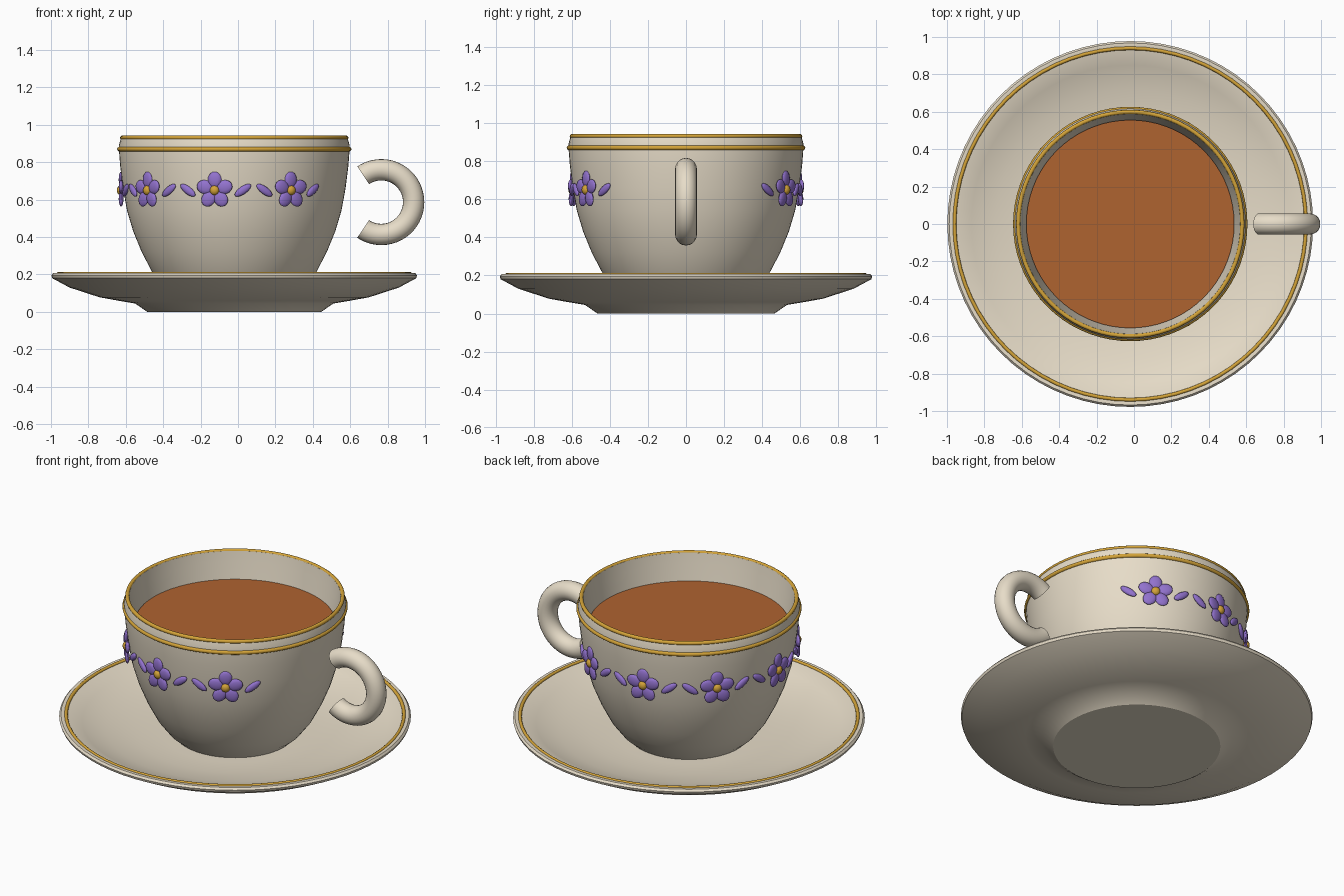
import bpy, bmesh, math
from mathutils import Matrix, Vector

cube = bpy.data.objects.get("Cube")
if cube:
    bpy.data.objects.remove(cube, do_unlink=True)

AXIS_X = -0.02          # shared centre of cup and saucer
SEGMENTS = 72


def material(name, rgb):
    m = bpy.data.materials.new(name)
    m.use_nodes = True
    m.diffuse_color = (*rgb, 1)
    m.node_tree.nodes["Principled BSDF"].inputs["Base Color"].default_value = (*rgb, 1)
    return m


ceramic = material("cream ceramic", (0.80, 0.72, 0.58))
gold = material("gold trim", (0.66, 0.37, 0.04))
violet = material("violet petals", (0.29, 0.17, 0.62))
tea_brown = material("tea brown", (0.43, 0.125, 0.03))


def finish(name, bm, mat, angle=35):
    bmesh.ops.recalc_face_normals(bm, faces=bm.faces)
    mesh = bpy.data.meshes.new(name)
    bm.to_mesh(mesh)
    bm.free()
    mesh.shade_smooth()
    mesh.set_sharp_from_angle(angle=math.radians(angle))
    mesh.materials.append(mat)
    obj = bpy.data.objects.new(name, mesh)
    bpy.context.collection.objects.link(obj)
    return obj


def lathe(name, profile, mat, closed=False, angle=35):
    """Spin (radius, height) points around the upright axis."""
    bm = bmesh.new()
    verts = [bm.verts.new((r, 0, z)) for r, z in profile]
    pairs = list(zip(verts, verts[1:]))
    if closed:
        pairs.append((verts[-1], verts[0]))
    edges = [bm.edges.new(p) for p in pairs]
    bmesh.ops.spin(bm, geom=verts + edges, cent=(0, 0, 0), axis=(0, 0, 1),
                   angle=math.tau, steps=SEGMENTS)
    bmesh.ops.remove_doubles(bm, verts=bm.verts, dist=0.0004)
    obj = finish(name, bm, mat, angle)
    obj.location.x = AXIS_X
    return obj


def ring(name, radius, height, thickness):
    section = [(radius + thickness * math.cos(i * math.tau / 10),
                height + thickness * math.sin(i * math.tau / 10)) for i in range(10)]
    lathe(name, section, gold, closed=True, angle=60)


# Saucer: foot, sloping underside, lip, shallow dish
lathe("saucer", [(0, 0), (0.465, 0), (0.53, 0.045), (0.62, 0.06), (0.72, 0.078),
                 (0.88, 0.13), (0.973, 0.18), (0.978, 0.195), (0.968, 0.207),
                 (0.94, 0.207), (0.85, 0.167), (0.72, 0.128), (0.55, 0.102),
                 (0.4, 0.095), (0, 0.095)], ceramic, angle=32)
ring("saucer_gold_band", 0.94, 0.204, 0.01)

# Cup: rounded bowl with thin wall and bevelled rim
lathe("cup", [(0, 0.09), (0.33, 0.09), (0.38, 0.135), (0.44, 0.215), (0.495, 0.32),
              (0.54, 0.43), (0.573, 0.54), (0.595, 0.66), (0.61, 0.78), (0.617, 0.87),
              (0.617, 0.89), (0.605, 0.934), (0.588, 0.934), (0.578, 0.87),
              (0.56, 0.775), (0.53, 0.6), (0.44, 0.33), (0.3, 0.17), (0, 0.15)], ceramic)
ring("cup_rim_gold_band", 0.599, 0.931, 0.0115)
ring("cup_gold_band", 0.614, 0.87, 0.0125)
lathe("tea", [(0, 0.775), (0.556, 0.775), (0.553, 0.765), (0, 0.765)], tea_brown)

# Handle: open tube arc with flat ends
sweep = math.radians(248)
bm = bmesh.new()
start = Matrix.Rotation(sweep / 2, 4, 'Y') @ Matrix.Translation((0.173, 0, 0))
bmesh.ops.create_circle(bm, segments=20, radius=0.057, matrix=start)
bmesh.ops.spin(bm, geom=bm.verts[:] + bm.edges[:], cent=(0, 0, 0), axis=(0, -1, 0),
               angle=sweep, steps=36)
bmesh.ops.holes_fill(bm, edges=[e for e in bm.edges if e.is_boundary], sides=0)
handle = finish("handle", bm, ceramic, angle=45)
handle.location = (0.766, 0, 0.587)


# Garland of flowers around the cup, leaving the handle side clear
def on_cup(degrees, radius):
    return (Matrix.Translation((AXIS_X, 0, 0.65))
            @ Matrix.Rotation(math.radians(degrees), 4, 'Z')
            @ Matrix.Translation((radius, 0, 0)))


def blob(bm, matrix, size, u=12, v=8):
    bmesh.ops.create_uvsphere(bm, u_segments=u, v_segments=v, radius=1,
                              matrix=matrix @ Matrix.Diagonal(Vector((*size, 1))))


petals, leaves, centres = bmesh.new(), bmesh.new(), bmesh.new()
for heading in range(60, 301, 40):
    flower = on_cup(heading, 0.605)
    for i in range(5):
        turn = Matrix.Rotation(i * math.tau / 5, 4, 'X')
        blob(petals, flower @ turn @ Matrix.Translation((0, 0, 0.057)),
             (0.013, 0.037, 0.043))
    blob(centres, on_cup(heading, 0.608), (0.02, 0.026, 0.026))
    for side in (-1, 1):
        tilt = Matrix.Rotation(math.radians(-55 * side), 4, 'X')
        blob(leaves, on_cup(heading + 14.4 * side, 0.6) @ tilt, (0.013, 0.021, 0.052))
finish("flower_petals", petals, violet, 60)
finish("flower_leaves", leaves, violet, 60)
finish("flower_centres", centres, gold, 60)
